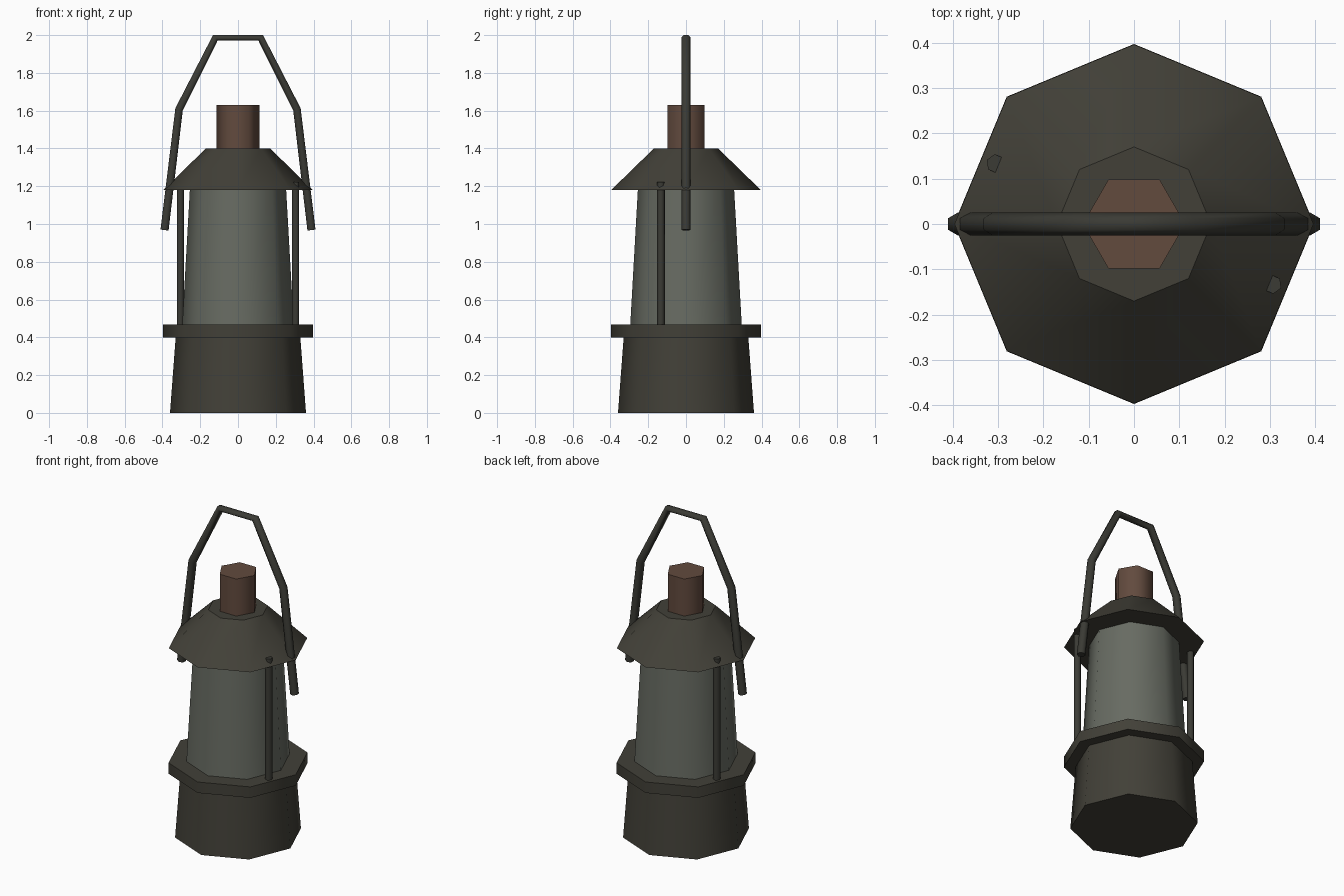
import bpy, bmesh, math
from mathutils import Vector

cube = bpy.data.objects.get("Cube")
if cube:
    bpy.data.objects.remove(cube, do_unlink=True)


def material(name, rgb):
    mat = bpy.data.materials.new(name)
    mat.use_nodes = True
    colour = (*rgb, 1.0)
    mat.diffuse_color = colour
    mat.node_tree.nodes["Principled BSDF"].inputs["Base Color"].default_value = colour
    return mat


iron = material("dark olive iron", (0.054, 0.051, 0.039))
wire = material("dark handle iron", (0.043, 0.043, 0.035))
glass = material("smoky glass", (0.136, 0.147, 0.122))
copper = material("aged copper", (0.122, 0.069, 0.048))


def tube(name, rings, mat):
    """Skin a list of equal rings, cap both ends; smooth sides, crisp caps."""
    bm = bmesh.new()
    loops = [[bm.verts.new(p) for p in ring] for ring in rings]
    count = len(loops[0])
    for a, b in zip(loops, loops[1:]):
        for i in range(count):
            j = (i + 1) % count
            bm.faces.new((a[i], a[j], b[j], b[i])).smooth = True
    for loop in (loops[0], loops[-1]):
        cap = bm.faces.new(loop)
        for edge in cap.edges:
            edge.smooth = False
    bmesh.ops.recalc_face_normals(bm, faces=bm.faces)
    mesh = bpy.data.meshes.new(name)
    bm.to_mesh(mesh)
    bm.free()
    mesh.materials.append(mat)
    obj = bpy.data.objects.new(name, mesh)
    bpy.context.collection.objects.link(obj)
    return obj


def circle(radius, z, sides, turn=0.0, x=0.0, y=0.0):
    angles = [turn + math.tau * i / sides for i in range(sides)]
    return [Vector((x + radius * math.cos(a), y + radius * math.sin(a), z)) for a in angles]


def frustum(name, r0, z0, r1, z1, sides, mat, **place):
    return tube(name, [circle(r0, z0, sides, **place), circle(r1, z1, sides, **place)], mat)


# Lantern body, from the bottom up
frustum("fuel_base", 0.36, 0.0, 0.33, 0.4, 8, iron)
frustum("collar", 0.397, 0.4, 0.397, 0.468, 8, iron)
frustum("glass_body", 0.295, 0.468, 0.255, 1.18, 8, glass)
frustum("roof", 0.396, 1.18, 0.17, 1.4, 8, iron)
frustum("chimney", 0.113, 1.4, 0.113, 1.63, 6, copper)

# Two side posts, diagonally opposite
for name, side in (("left_post", 1), ("right_post", -1)):
    frustum(name, 0.021, 0.45, 0.021, 1.222, 6, wire,
            turn=math.atan2(-0.133, 0.305), x=0.305 * side, y=-0.133 * side)

# Carrying handle: x, z, tilt of the section in degrees, half thickness
half = [(0.389, 0.968, 7, 0.0215), (0.312, 1.607, 18, 0.0205), (0.12, 1.986, 47, 0.0185)]
path = half + [(-x, z, 180 - tilt, h) for x, z, tilt, h in reversed(half)]
rings = []
for x, z, tilt, h in path:
    out = Vector((math.cos(math.radians(tilt)), 0, math.sin(math.radians(tilt))))
    centre = Vector((x, 0, z))
    rings.append([centre + Vector((0, 0.025 * math.cos(a), 0)) + out * h * math.sin(a) / math.sin(math.pi / 3)
                  for a in (math.tau * i / 6 for i in range(6))])
tube("handle", rings, wire)
